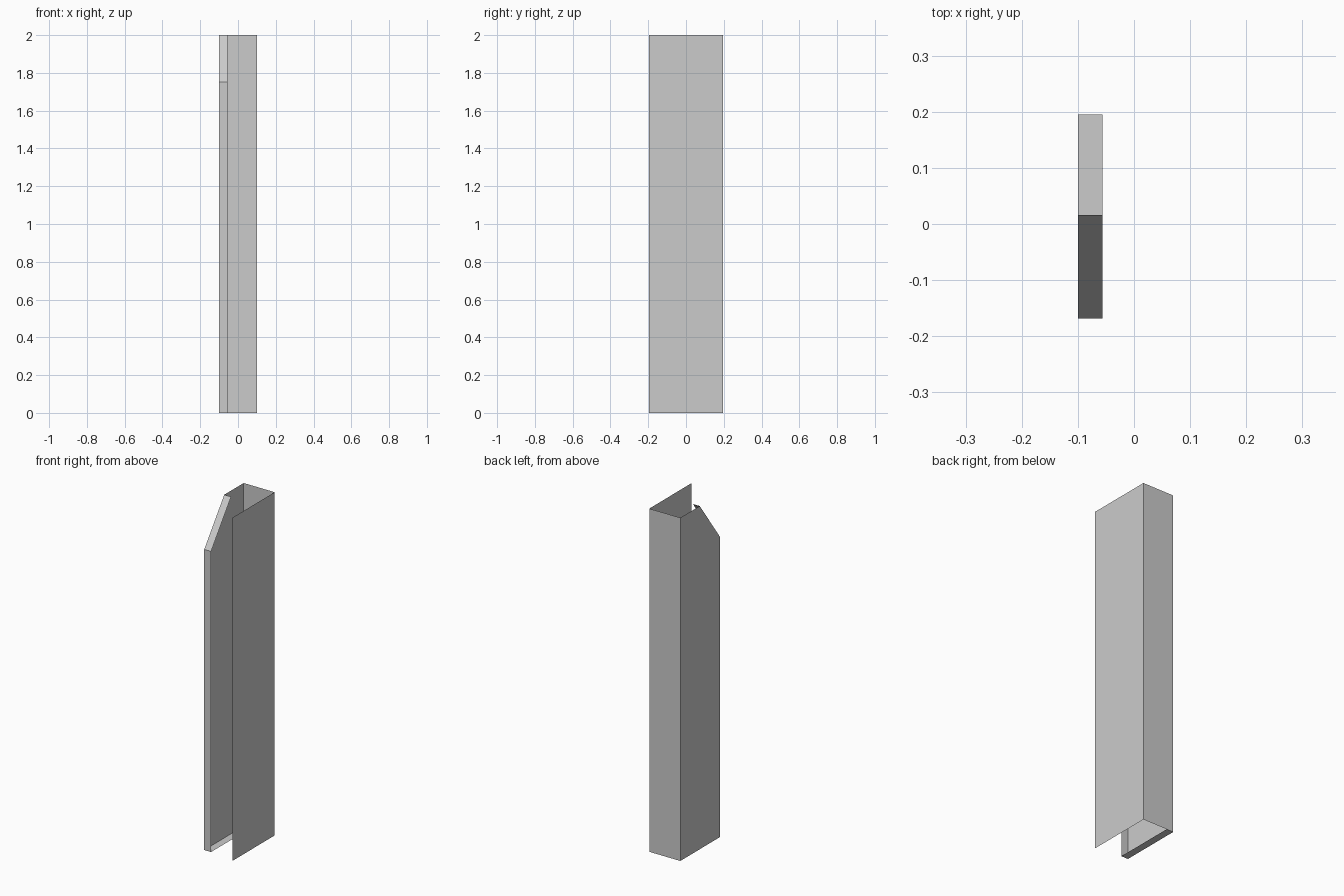
import bpy, bmesh

if "Cube" in bpy.data.objects:
    bpy.data.objects.remove(bpy.data.objects["Cube"])

X, Y, H = 0.1, 0.195, 2.0        # half width, half depth, height
FRONT = -0.168                   # front edge of the shorter left wall
LIP = 0.044                      # width of the folded lip


def strip(name, path, offset):
    """Folded sheet: sweep an open path along a straight offset."""
    bm = bmesh.new()
    a = [bm.verts.new(p) for p in path]
    b = [bm.verts.new([c + d for c, d in zip(p, offset)]) for p in path]
    for i in range(len(path) - 1):
        bm.faces.new((a[i], a[i + 1], b[i + 1], b[i]))
    return finish(name, bm)


def panel(name, outline):
    """Single flat sheet from its outline."""
    bm = bmesh.new()
    bm.faces.new([bm.verts.new(p) for p in outline])
    return finish(name, bm)


def finish(name, bm):
    mesh = bpy.data.meshes.new(name)
    bm.to_mesh(mesh)
    bm.free()
    ob = bpy.data.objects.new(name, mesh)
    bpy.context.collection.objects.link(ob)
    return ob


# Full-height right wall folded into the back wall
strip("right_and_back_wall", [(X, -Y, 0), (X, Y, 0), (-X, Y, 0)], (0, 0, H))

# Left wall with its sloped upper front corner
edge = [(-X, 0.016, H), (-X, FRONT, 1.752), (-X, FRONT, 0), (-X, Y, 0)]
panel("left_wall", [(-X, Y, H)] + edge)

# Lip folded inward along the slope, the front edge and the bottom
strip("left_wall_lip", edge, (LIP, 0, 0))
